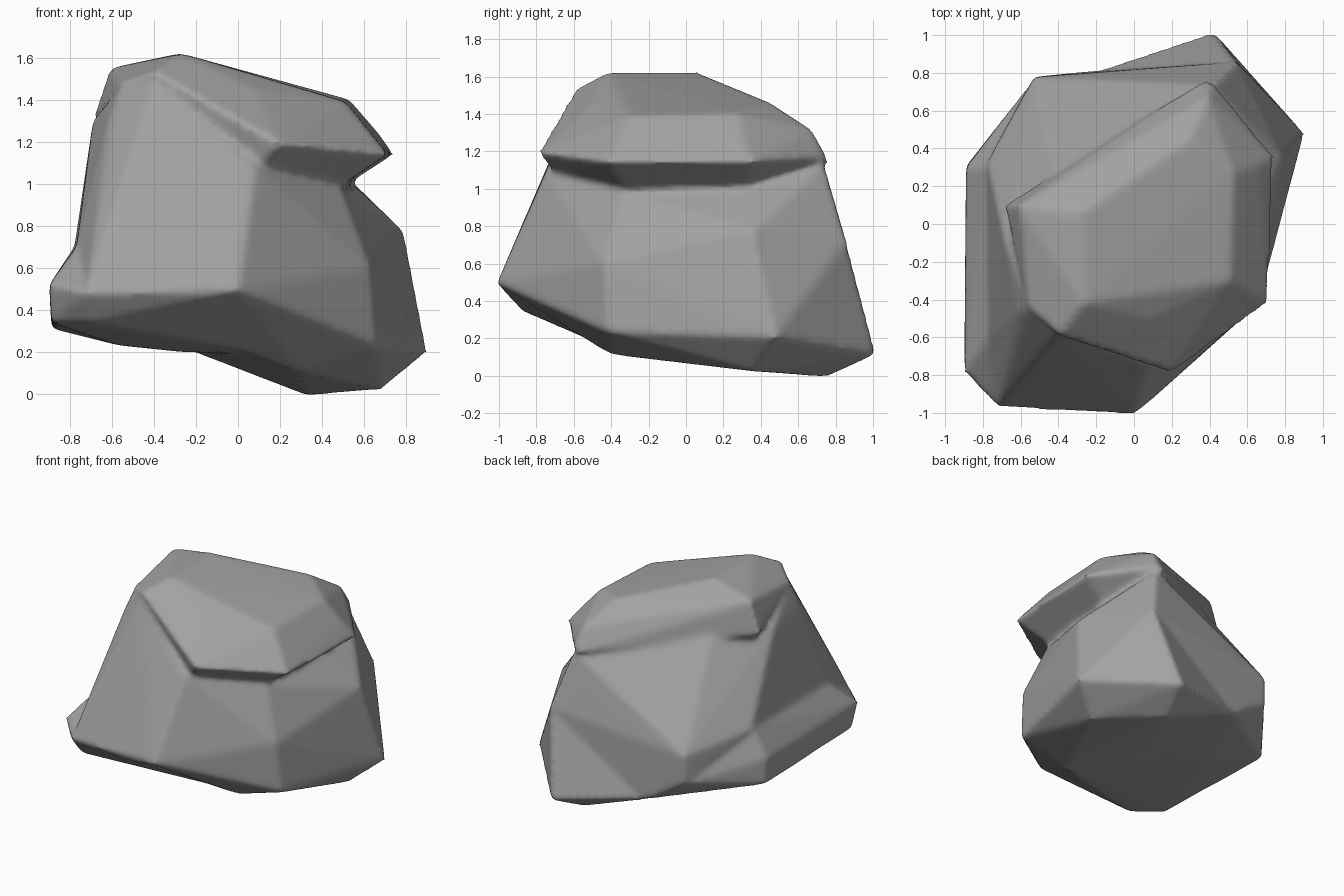
import bpy
import bmesh
from mathutils import Vector

# Remove the default cube only
default_cube = bpy.data.objects.get("Cube")
if default_cube:
    bpy.data.objects.remove(default_cube, do_unlink=True)


def make_material(name, colour):
    material = bpy.data.materials.new(name)
    material.use_nodes = True
    material.diffuse_color = colour
    for node in material.node_tree.nodes:
        if node.type == "BSDF_PRINCIPLED":
            node.inputs["Base Color"].default_value = colour
            node.inputs["Roughness"].default_value = 0.8
    return material


def add_chunk(target, corners):
    """Add one convex stone chunk, wrapped tightly around its corners."""
    chunk = bmesh.new()
    for corner in corners:
        chunk.verts.new(corner)
    bmesh.ops.convex_hull(chunk, input=chunk.verts)
    loose = [vert for vert in chunk.verts if not vert.link_faces]
    bmesh.ops.delete(chunk, geom=loose, context="VERTS")
    bmesh.ops.recalc_face_normals(chunk, faces=chunk.faces)
    temporary = bpy.data.meshes.new("chunk")
    chunk.to_mesh(temporary)
    chunk.free()
    target.from_mesh(temporary)
    bpy.data.meshes.remove(temporary)


def stand_on_ground(mesh):
    """Centre the mesh and rest its lowest point on the ground."""
    axes = range(len(mesh.vertices[0].co))
    low = Vector([min(v.co[a] for v in mesh.vertices) for a in axes])
    high = Vector([max(v.co[a] for v in mesh.vertices) for a in axes])
    middle = (low + high) / 2
    middle.z = low.z
    for vert in mesh.vertices:
        vert.co -= middle


# Foot: the ledge along the right side and its underside
foot = [
    (-.9, -.78, .52), (-.89, -.72, .34), (-.72, -.97, .48), (-.7, -.87, .34),
    (-.89, .3, .5), (-.89, .31, .31), (-.78, .3, .7), (-.77, -.6, .7),
    (0, -1.01, .49), (-.57, .1, .23), (-.28, .1, .2), (-.52, -.7, .3),
    (-.53, .77, .39), (-.24, .8, .21), (.2, -.5, .18),
]

# Toe: the low wedge that juts out at the back
toe = [
    (.42, 1.02, .11), (.54, .86, .72), (-.24, .8, .21), (.33, .76, -.01),
    (.9, .48, .2), (.68, .36, .02), (0, .5, .5),
]

# Body: leaning walls that narrow to the waist under the cap
body = [
    (-.72, -.96, .49), (0, -1.01, .49), (.66, -.42, .23), (.9, .48, .2),
    (-.53, .78, .4), (-.53, .78, .6), (-.78, .33, .7), (-.77, -.6, .7),
    (.28, -.4, .11), (.68, .36, .02), (.33, .76, -.01), (-.24, .81, .21),
    (.79, .35, .77), (.63, -.44, .6), (.54, .3, 1), (.49, -.35, .97),
    (.08, -.75, 1.08), (.54, .86, .72), (-.05, -.91, .72),
    (-.69, -.08, 1.31), (-.62, -.47, 1.31), (-.4, -.58, 1.49),
    (-.4, .22, 1.38), (.42, .74, 1.13), (-.56, -.45, 1.46),
]

# Cap: the sloping top with its overhanging lip
cap = [
    (.71, -.42, 1.14), (.74, .36, 1.14), (.38, .77, 1.14), (.2, -.79, 1.19),
    (-.4, -.59, 1.53), (-.56, -.45, 1.48), (-.61, .1, 1.55), (-.4, .25, 1.45),
    (.66, .31, 1.25), (.53, .28, 1.4), (.39, .68, 1.31), (.51, -.3, 1.39),
    (.08, -.5, 1.45), (.29, .45, 1.46), (-.27, -.42, 1.62), (-.28, .06, 1.62),
    (.46, .3, .96), (.44, -.3, .96), (.08, -.69, 1.06), (-.4, 0, 1.1),
    (.43, .74, 1.17), (-.69, .1, 1.31),
]

builder = bmesh.new()
for corners in (foot, toe, body, cap):
    add_chunk(builder, corners)
mesh = bpy.data.meshes.new("boulder")
builder.to_mesh(mesh)
builder.free()

boulder = bpy.data.objects.new("boulder", mesh)
bpy.context.scene.collection.objects.link(boulder)

# Fuse the chunks into one skin and wear down the edges
fuse = boulder.modifiers.new("fuse", "REMESH")
fuse.mode = "VOXEL"
fuse.voxel_size = 0.02
wear = boulder.modifiers.new("wear", "SMOOTH")
wear.factor = 0.5
wear.iterations = 8

for selected in bpy.context.selected_objects:
    selected.select_set(False)
boulder.select_set(True)
bpy.context.view_layer.objects.active = boulder
for modifier_name in ("fuse", "wear"):
    bpy.ops.object.modifier_apply(modifier=modifier_name)

stand_on_ground(boulder.data)
boulder.data.materials.clear()
boulder.data.materials.append(make_material("stone grey", (.36, .36, .36, 1)))
bpy.ops.object.shade_smooth()
